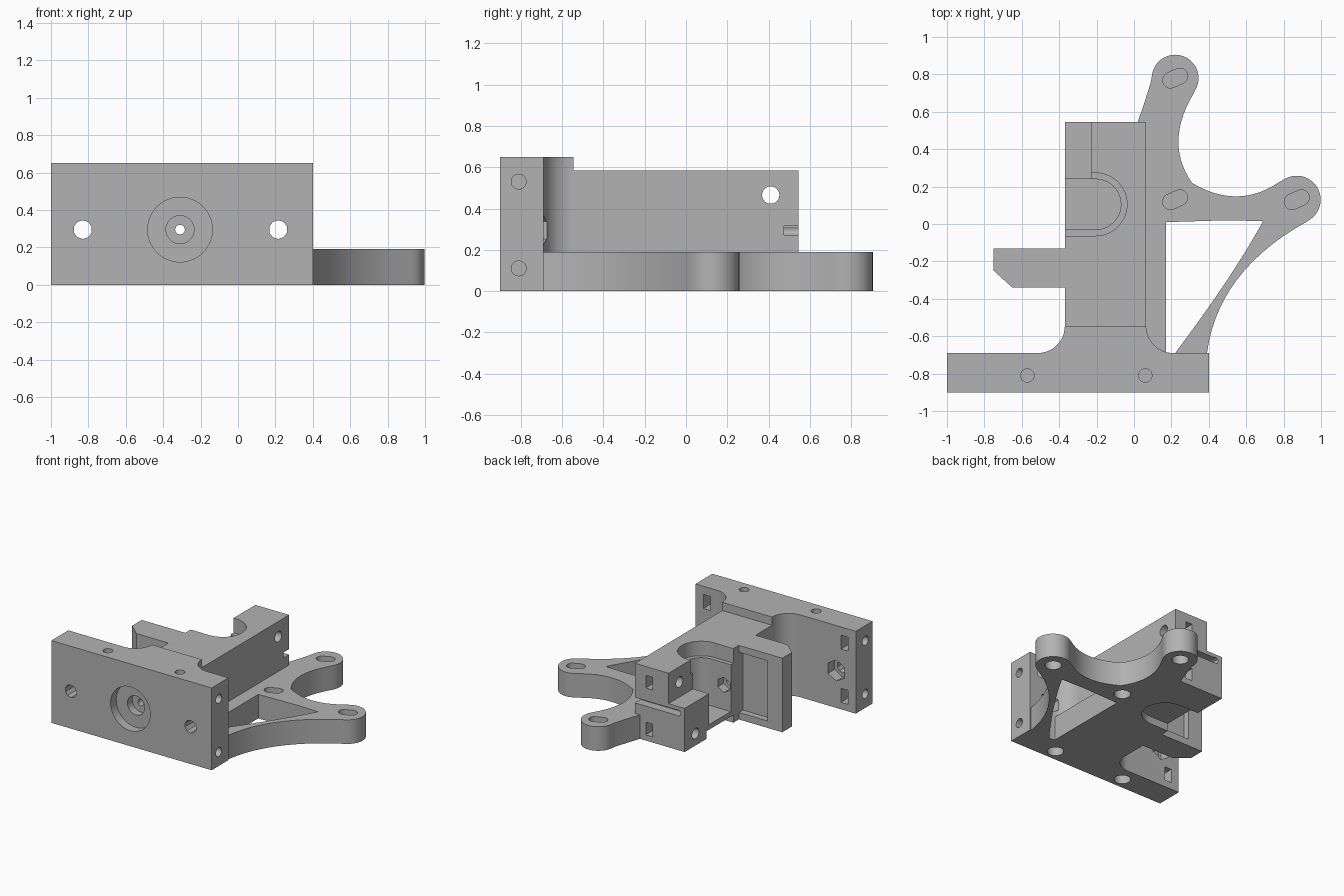
import bpy, bmesh, math
from mathutils import Matrix, Vector

old = bpy.data.objects.get("Cube")
if old:
    bpy.data.objects.remove(old, do_unlink=True)

grey = bpy.data.materials.new("plain_grey")
grey.use_nodes = True
GREY = (0.45, 0.45, 0.45, 1)
grey.diffuse_color = GREY
grey.node_tree.nodes["Principled BSDF"].inputs["Base Color"].default_value = GREY


def finish(name, bm):
    bmesh.ops.recalc_face_normals(bm, faces=bm.faces)
    mesh = bpy.data.meshes.new(name)
    bm.to_mesh(mesh)
    bm.free()
    mesh.materials.append(grey)
    ob = bpy.data.objects.new(name, mesh)
    bpy.context.scene.collection.objects.link(ob)
    return ob


def prism(name, pts, z0, z1):
    bm = bmesh.new()
    face = bm.faces.new([bm.verts.new((x, y, z0)) for x, y in pts])
    ext = bmesh.ops.extrude_face_region(bm, geom=[face])
    verts = [v for v in ext["geom"] if isinstance(v, bmesh.types.BMVert)]
    bmesh.ops.translate(bm, verts=verts, vec=(0, 0, z1 - z0))
    return finish(name, bm)


def box(name, x0, x1, y0, y1, z0, z1):
    return prism(name, [(x0, y0), (x1, y0), (x1, y1), (x0, y1)], z0, z1)


def rod(name, start, end, r, sides=32):
    a, b = Vector(start), Vector(end)
    turn = (b - a).to_track_quat('Z', 'Y').to_matrix().to_4x4()
    bm = bmesh.new()
    bmesh.ops.create_cone(bm, cap_ends=True, segments=sides, radius1=r, radius2=r,
                          depth=(b - a).length,
                          matrix=Matrix.Translation((a + b) / 2) @ turn)
    return finish(name, bm)


def arc(cx, cy, r, a0, a1, n=20):
    angles = [math.radians(a0 + (a1 - a0) * i / n) for i in range(n + 1)]
    return [(cx + r * math.cos(a), cy + r * math.sin(a)) for a in angles]


def bend(p, c, q, n=14):
    p, c, q = Vector(p), Vector(c), Vector(q)
    ts = [i / n for i in range(n + 1)]
    return [tuple(p * (1 - t) ** 2 + c * 2 * t * (1 - t) + q * t * t) for t in ts]


# Solid parts
bracket = box("bracket", -1, 0.4, -0.9, -0.69, 0, 0.65)
block = box("centre_block", -0.37, 0.065, -0.75, 0.545, 0, 0.585)
neck = prism("filleted_neck",
             [(-0.52, -0.8)] + arc(-0.515, -0.545, 0.145, -90, 0)
             + arc(0.21, -0.545, 0.145, 180, 270) + [(0.21, -0.8)], 0, 0.65)
tab = prism("side_tab", [(-0.3, -0.34), (-0.3, -0.13), (-0.75, -0.13),
                         (-0.75, -0.25), (-0.65, -0.34)], 0, 0.585)
outline = [(0, -0.75), (0.17, -0.75), (0.17, 0.01), (0.5, 0.02)]
outline += bend((0.69, 0.015), (0.525, -0.285), (0.22, -0.69)) + [(0.22, -0.75), (0.385, -0.75)]
outline += bend((0.39, -0.69), (0.45, -0.25), (0.92, 0.01))
outline += arc(0.87, 0.13, 0.128, -55, 125)
outline += bend((0.77, 0.22), (0.55, 0.075), (0.31, 0.22))[:-1]
outline += bend((0.31, 0.22), (0.16, 0.435), (0.32, 0.70))
outline += arc(0.22, 0.78, 0.125, -30, 168)
outline += bend((0.09, 0.76), (0.07, 0.69), (0.02, 0.545)) + [(0, 0.5)]
arm = prism("mounting_arm", outline, 0, 0.19)

cuts = []


def cut(ob):
    cuts.append(ob)


# Round cavity open to one side, with a lip at top and bottom
def cavity(r, z0, z1):
    cut(prism("cavity", [(-0.5, 0.105 - r)] + arc(-0.205, 0.105, r, -90, 90)
              + [(-0.5, 0.105 + r)], z0, z1))


cavity(0.135, 0.10, 0.48)
cavity(0.168, 0.47, 0.7)
cavity(0.168, -0.1, 0.06)

# Lowered rear corner, rear slot and tab recess
cut(box("rear_step", -0.5, -0.23, 0.235, 0.7, 0.345, 0.7))
cut(box("rear_slot", -0.33, 0.2, 0.475, 0.7, 0.272, 0.315))
cut(box("tab_recess", -0.62, -0.372, -0.18, -0.1, 0.055, 0.53))

# Stepped bore from the front
cut(rod("front_recess", (-0.31, -1, 0.295), (-0.31, -0.83, 0.295), 0.173, 48))
cut(rod("front_counterbore", (-0.31, -1, 0.295), (-0.31, -0.77, 0.295), 0.075))
cut(rod("long_bore", (-0.31, -1, 0.295), (-0.31, 0.7, 0.295), 0.026, 16))
cut(rod("nut_seat", (-0.31, -0.1, 0.295), (-0.31, 0.02, 0.295), 0.06, 6))

# Plate bolt holes with hexagonal nut seats
for x in (-0.83, 0.215):
    cut(rod("bolt_hole", (x, -1, 0.295), (x, -0.6, 0.295), 0.05, 10))
    cut(rod("hex_seat", (x, -0.77, 0.295), (x, -0.58, 0.295), 0.083, 6))

# Plate end holes with nut pockets
for x, inward in ((-1, 1), (0.4, -1)):
    for z in (0.11, 0.53):
        cut(rod("end_hole", (x - inward * 0.1, -0.81, z), (x + inward * 0.2, -0.81, z), 0.036, 24))
        mid = x + inward * 0.1
        cut(box("nut_pocket", mid - 0.03, mid + 0.03, -0.86, -0.6, z - 0.055, z + 0.055))

# Vertical plate holes, wider underneath
for x in (-0.57, 0.06):
    cut(rod("top_hole", (x, -0.81, 0.45), (x, -0.81, 0.8), 0.036, 24))
    cut(rod("under_hole", (x, -0.81, -0.1), (x, -0.81, 0.1), 0.06, 24))

# Rear cross holes and their nut pockets
cut(rod("cross_hole", (-0.5, 0.41, 0.465), (0.2, 0.41, 0.465), 0.042, 24))
cut(rod("low_cross_hole", (-0.5, 0.41, 0.095), (-0.02, 0.41, 0.095), 0.042, 24))
for z in (0.465, 0.095):
    cut(box("rear_nut_pocket", -0.09, -0.03, 0.36, 0.7, z - 0.05, z + 0.05))

# Slanted arm slots, with round recesses underneath
for x, y in ((0.22, 0.78), (0.22, 0.13), (0.87, 0.13)):
    dx, dy = 0.025, 0.011
    slot = arc(x + dx, y + dy, 0.042, -66, 114, 10) + arc(x - dx, y - dy, 0.042, 114, 294, 10)
    cut(prism("arm_slot", slot, 0.1, 0.3))
    cut(rod("arm_recess", (x, y, -0.1), (x, y, 0.07), 0.06, 24))

# Fuse the solids, then cut every opening
solids = [block, neck, tab, arm]
for ob in solids + cuts:
    mod = bracket.modifiers.new(ob.name, 'BOOLEAN')
    mod.operation = 'UNION' if ob in solids else 'DIFFERENCE'
    mod.solver = 'EXACT'
    mod.object = ob
deps = bpy.context.evaluated_depsgraph_get()
result = bpy.data.meshes.new_from_object(bracket.evaluated_get(deps))
bracket.modifiers.clear()
bracket.data = result
result.materials.clear()
result.materials.append(grey)
for ob in solids + cuts:
    bpy.data.objects.remove(ob, do_unlink=True)

bpy.ops.object.select_all(action='DESELECT')
bracket.select_set(True)
bpy.context.view_layer.objects.active = bracket
bpy.ops.object.shade_smooth_by_angle(angle=math.radians(25))
